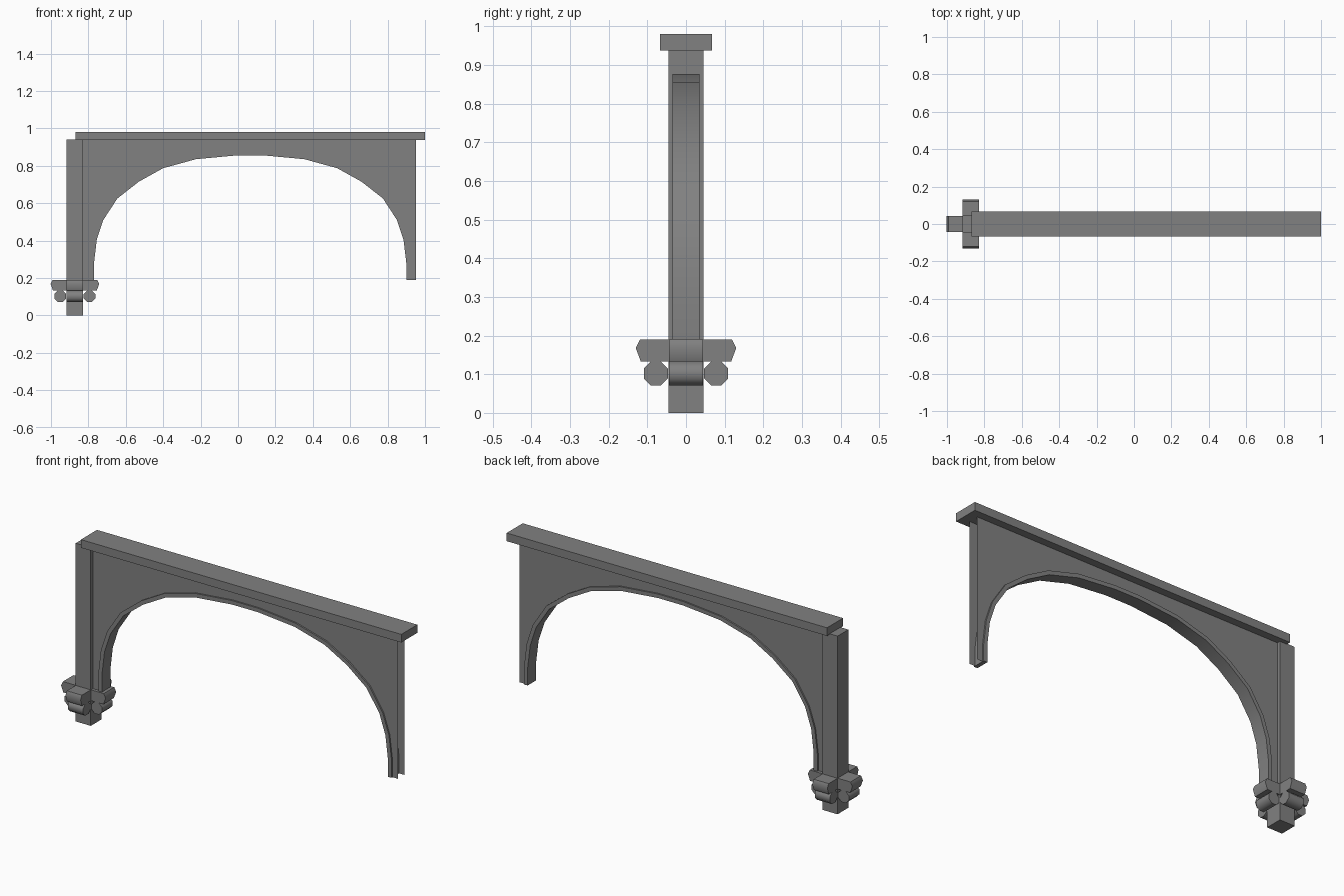
import bpy
import math
from mathutils import Matrix, Vector

cube = bpy.data.objects.get("Cube")
if cube:
    bpy.data.objects.remove(cube, do_unlink=True)

grey = bpy.data.materials.new("stone grey")
grey.use_nodes = True
colour = (0.22, 0.22, 0.22, 1)
grey.diffuse_color = colour
grey.node_tree.nodes["Principled BSDF"].inputs["Base Color"].default_value = colour


def make(name, verts, faces, smooth=None):
    mesh = bpy.data.meshes.new(name)
    mesh.from_pydata(verts, [], faces)
    mesh.materials.append(grey)
    obj = bpy.data.objects.new(name, mesh)
    bpy.context.collection.objects.link(obj)
    if smooth:
        bpy.ops.object.select_all(action="DESELECT")
        bpy.context.view_layer.objects.active = obj
        obj.select_set(True)
        bpy.ops.object.shade_smooth_by_angle(angle=math.radians(smooth))
    return obj


def prism(name, profile, half, smooth=None):
    """Extrude a counter-clockwise (x, z) profile from -half to half along y."""
    n = len(profile)
    verts = [(x, y, z) for y in (-half, half) for x, z in profile]
    faces = [tuple(range(n)), tuple(range(2 * n - 1, n - 1, -1))]
    faces += [(i, i + n, (i + 1) % n + n, (i + 1) % n) for i in range(n)]
    return make(name, verts, faces, smooth)


def box(name, x0, x1, half, z0, z1):
    return prism(name, [(x0, z0), (x1, z0), (x1, z1), (x0, z1)], half)


# Post and top beam
POST_X, POST_HALF = -0.872, 0.044
SPRING, TOP = 0.19, 0.94
box("post", POST_X - POST_HALF, POST_X + POST_HALF, 0.045, 0, TOP)
box("top_beam", -0.87, 1.0, 0.067, 0.937, 0.98)

# Arch line, right half mirrored about the arch centre
CENTRE, RIM = 0.065, 0.021
half_arch = [(0.835, SPRING), (0.835, 0.28), (0.82, 0.405), (0.785, 0.51),
             (0.71, 0.625), (0.595, 0.715), (0.465, 0.787), (0.29, 0.835),
             (0.075, 0.855)]
inner = [Vector((CENTRE + x, z)) for x, z in half_arch]
inner += [Vector((CENTRE - x, z)) for x, z in reversed(half_arch)]


def offset(points, distance):
    result = []
    for i, p in enumerate(points):
        before = (p - points[i - 1]).normalized() if i else Vector((0, 1))
        after = (points[i + 1] - p).normalized() if i + 1 < len(points) else Vector((0, -1))
        tangent = (before + after).normalized()
        normal = Vector((tangent.y, -tangent.x))
        result.append(p + normal * distance / max(tangent.dot(before), 0.5))
    return result


outer = offset(inner, RIM)

# Arch rim, a closed band of quads
HALF = 0.035
verts = []
for a, b in zip(inner, outer):
    verts += [(a.x, -HALF, a.y), (b.x, -HALF, b.y), (b.x, HALF, b.y), (a.x, HALF, a.y)]
last = 4 * (len(inner) - 1)
faces = [(0, 3, 2, 1), (last, last + 1, last + 2, last + 3)]
for i in range(0, last, 4):
    for k in range(4):
        j = (k + 1) % 4
        faces.append((i + k, i + j, i + j + 4, i + k + 4))
make("arch_rim", verts, faces, 30)

# Thin spandrel sheets, front and back, open at the free end
LEFT, RIGHT = POST_X + POST_HALF, 0.953
middle = offset(inner, RIM / 2)
for name, y in (("front_panel", -0.027), ("back_panel", 0.027)):
    verts = [(p.x, y, p.y) for p in middle]
    n = len(verts)
    # Leg points project sideways to the ends, crown points project upward
    for p in middle:
        side = abs(p.x - CENTRE) > 0.75
        end = RIGHT if p.x > CENTRE else LEFT
        verts.append((end, y, p.y) if side else (p.x, y, TOP))
    verts += [(RIGHT, y, TOP), (LEFT, y, TOP)]
    faces = []
    for i in range(n - 1):
        a, b = n + i, n + i + 1
        face = [i, b - n, b, a]
        if (verts[a][2] == TOP) != (verts[b][2] == TOP):
            face.insert(3, 2 * n if i < n / 2 else 2 * n + 1)
        faces.append(face if y > 0 else face[::-1])
    make(name, verts, faces)

# Foot ornament: a bevelled block above an octagonal roll on each side
block = [(0.04, 0.133), (0.117, 0.133), (0.13, 0.168), (0.119, SPRING), (0.04, SPRING)]
radius = 0.031 / math.cos(math.pi / 8)
roll = [(0.078 + radius * math.cos((i + 0.5) * math.pi / 4),
         0.102 + radius * math.sin((i + 0.5) * math.pi / 4)) for i in range(8)]
for i, side in enumerate(("left", "back", "right", "front")):
    place = Matrix.Translation((POST_X, 0, 0)) @ Matrix.Rotation(i * math.pi / 2, 4, "Z")
    prism(side + "_foot_block", block, POST_HALF, 50).matrix_world = place
    prism(side + "_foot_roll", roll, POST_HALF, 50).matrix_world = place
